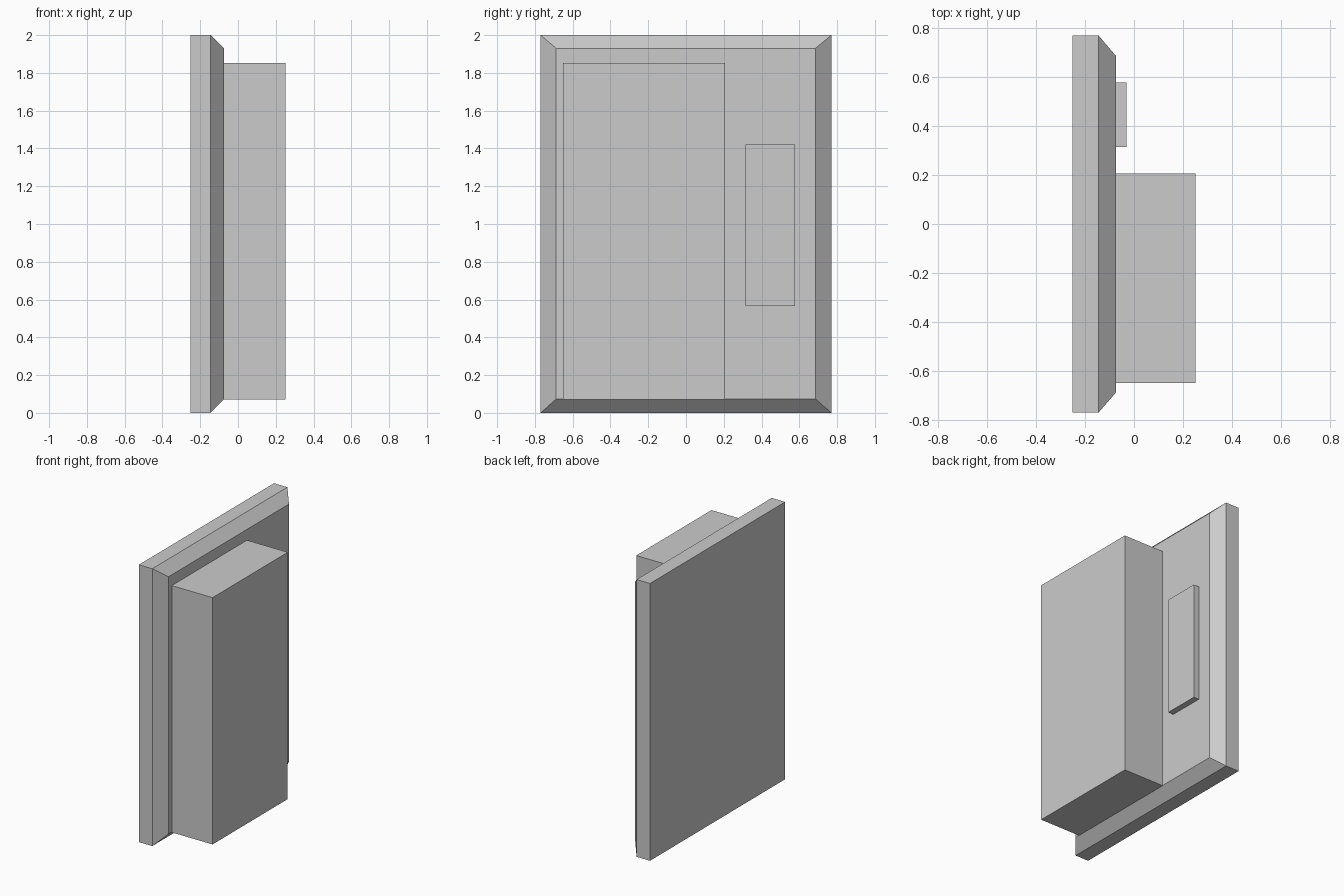
import bpy
import bmesh

if "Cube" in bpy.data.objects:
    bpy.data.objects.remove(bpy.data.objects["Cube"])


def make_object(name, bm):
    bmesh.ops.recalc_face_normals(bm, faces=bm.faces)
    mesh = bpy.data.meshes.new(name)
    bm.to_mesh(mesh)
    bm.free()
    obj = bpy.data.objects.new(name, mesh)
    bpy.context.collection.objects.link(obj)
    return obj


def loft(name, sections):
    """Join rectangles (x, y0, y1, z0, z1) stacked along x into a closed solid."""
    bm = bmesh.new()
    rings = []
    for x, y0, y1, z0, z1 in sections:
        corners = ((y0, z0), (y1, z0), (y1, z1), (y0, z1))
        rings.append([bm.verts.new((x, y, z)) for y, z in corners])
    bm.faces.new(rings[0])
    bm.faces.new(rings[-1])
    for a, b in zip(rings, rings[1:]):
        for i in range(4):
            j = (i + 1) % 4
            bm.faces.new((a[i], a[j], b[j], b[i]))
    return make_object(name, bm)


def box(name, x0, x1, *rect):
    return loft(name, [(x0, *rect), (x1, *rect)])


# Wall plate with a chamfered front rim
loft("back_plate", [
    (-0.252, -0.77, 0.77, 0.0, 2.0),
    (-0.145, -0.77, 0.77, 0.0, 2.0),
    (-0.073, -0.687, 0.685, 0.074, 1.93),
])

# Large housing standing off the plate
box("main_housing", -0.073, 0.252, -0.65, 0.207, 0.072, 1.852)

# Thin raised panel beside the housing
box("side_panel", -0.073, -0.03, 0.315, 0.577, 0.565, 1.42)
